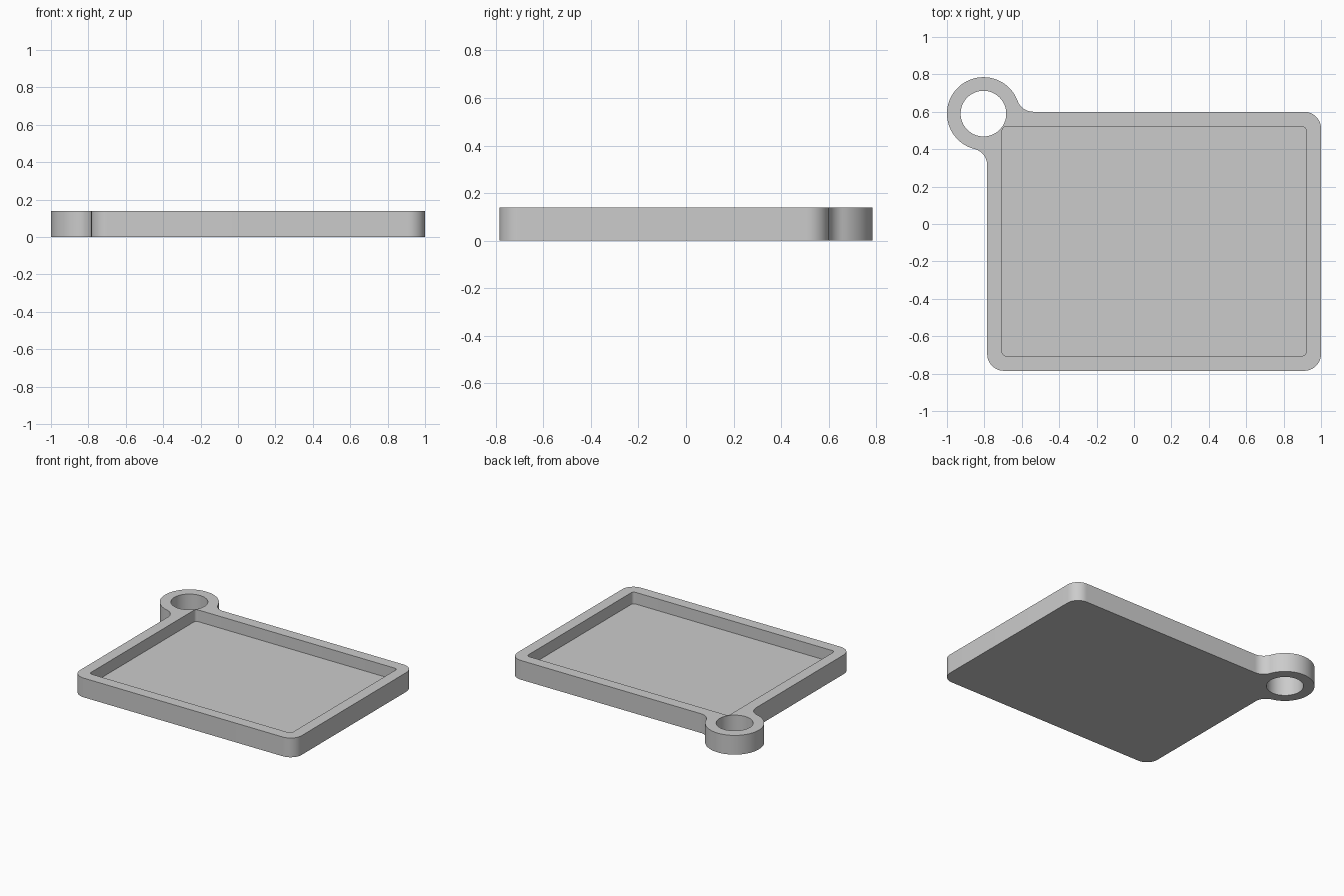
import bpy, bmesh
from math import sin, cos, radians, degrees, atan2, sqrt
from mathutils import Vector
from mathutils.geometry import tessellate_polygon

if "Cube" in bpy.data.objects:
    bpy.data.objects.remove(bpy.data.objects["Cube"])

H, FLOOR = 0.14, 0.055
X0, X1, Y0, Y1 = -0.785, 1.0, -0.785, 0.60
RX, RY, R_OUT, R_HOLE = -0.805, 0.59, 0.195, 0.122
R_CORNER, WALL = 0.09, 0.08


def arc(cx, cy, r, a0, a1, n):
    return [(cx + r * cos(radians(a0 + (a1 - a0) * i / n)),
             cy + r * sin(radians(a0 + (a1 - a0) * i / n))) for i in range(n + 1)]


def rounded_rect(x0, x1, y0, y1, r, n):
    return (arc(x0 + r, y0 + r, r, 180, 270, n) + arc(x1 - r, y0 + r, r, 270, 360, n)
            + arc(x1 - r, y1 - r, r, 0, 90, n) + arc(x0 + r, y1 - r, r, 90, 180, n))


# Outer outline: three rounded corners, then the ring lug with a fillet on each side
d = R_OUT + R_CORNER
fy = Y1 + R_CORNER
fx = RX + sqrt(d * d - (fy - RY) ** 2)
gx = X0 - R_CORNER
gy = RY - sqrt(d * d - (gx - RX) ** 2)
a = degrees(atan2(fy - RY, fx - RX))
b = degrees(atan2(gy - RY, gx - RX)) % 360
r = R_CORNER
outline = rounded_rect(X0, X1, Y0, Y1, r, 12)[:39]
outline += arc(fx, fy, r, 270, 180 + a, 12)
outline += arc(RX, RY, R_OUT, a, b, 48)[1:-1]
outline += arc(gx, gy, r, b - 180, 0, 12)

hole = arc(RX, RY, R_HOLE, 0, 360, 64)[:-1]
pocket = rounded_rect(X0 + WALL, X1 - WALL, Y0 + WALL, Y1 - WALL, 0.02, 5)

bm = bmesh.new()


def ring(points, z):
    return [bm.verts.new((x, y, z)) for x, y in points]


def wall(low, high):
    n = len(low)
    for i in range(n):
        j = (i + 1) % n
        bm.faces.new((low[i], low[j], high[j], high[i]))


def cap(*loops):
    flat = [v for loop in loops for v in loop]
    for tri in tessellate_polygon([[Vector((v.co.x, v.co.y, 0)) for v in lp] for lp in loops]):
        bm.faces.new([flat[i] for i in tri])


# Side walls, ring hole and recessed pocket
out_low, out_top = ring(outline, 0), ring(outline, H)
hole_low, hole_top = ring(hole, 0), ring(hole, H)
pocket_low, pocket_top = ring(pocket, FLOOR), ring(pocket, H)
for low, high in ((out_low, out_top), (hole_low, hole_top), (pocket_low, pocket_top)):
    wall(low, high)

# Underside, rim and pocket floor
cap(out_low, hole_low)
cap(out_top, hole_top, pocket_top)
cap(pocket_low)
bmesh.ops.recalc_face_normals(bm, faces=bm.faces[:])

mesh = bpy.data.meshes.new("tag_tray")
bm.to_mesh(mesh)
bm.free()
tray = bpy.data.objects.new("tag_tray", mesh)
bpy.context.collection.objects.link(tray)
bpy.context.view_layer.objects.active = tray
tray.select_set(True)
bpy.ops.object.shade_smooth_by_angle(angle=radians(30))
